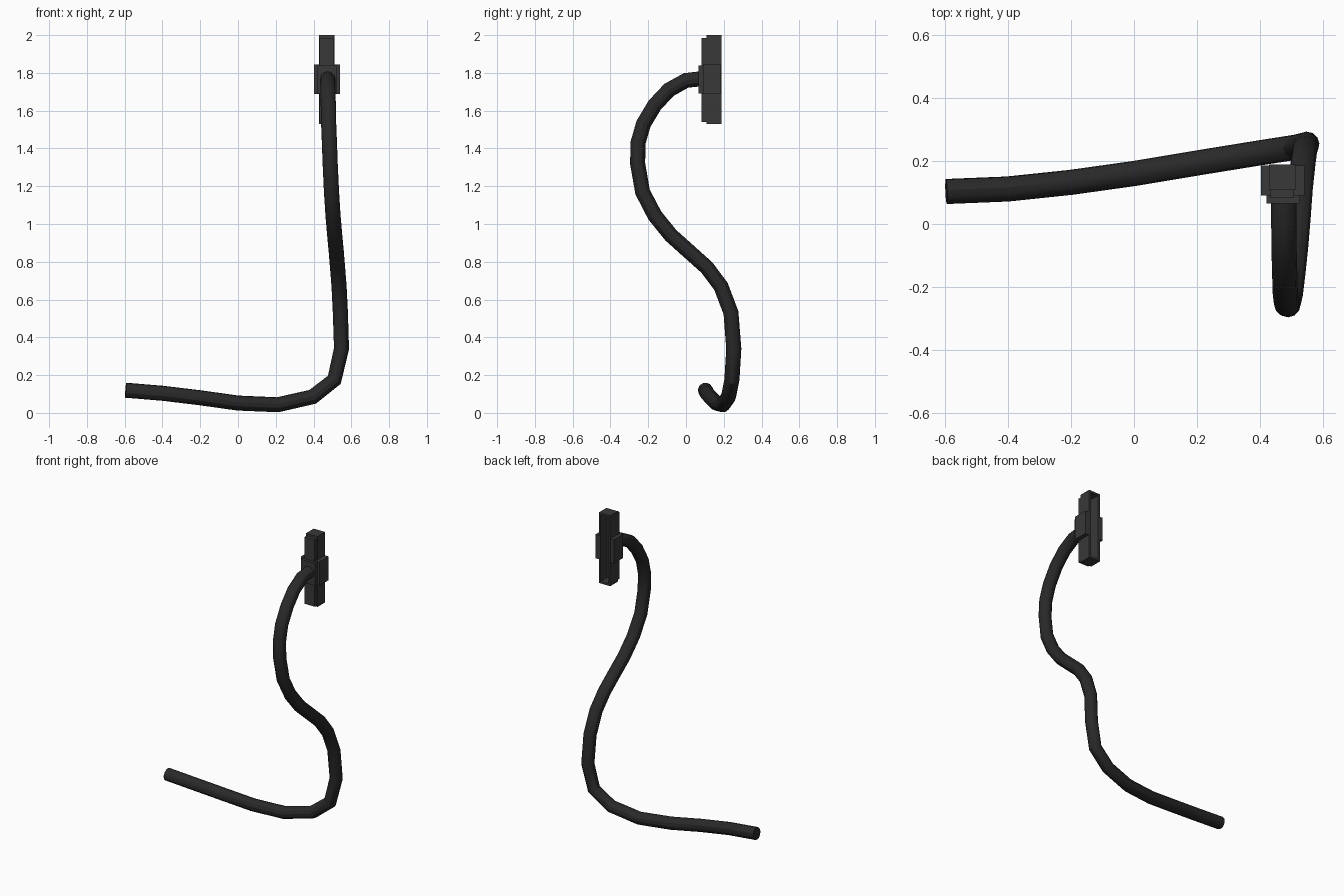
import bpy, bmesh

if "Cube" in bpy.data.objects:
    bpy.data.objects.remove(bpy.data.objects["Cube"])

mat = bpy.data.materials.new("black_rubber")
mat.diffuse_color = (0.022, 0.022, 0.022, 1)
mat.use_nodes = True
mat.node_tree.nodes["Principled BSDF"].inputs["Base Color"].default_value = mat.diffuse_color
grey = bpy.data.materials.new("dark_plastic")
grey.diffuse_color = (0.04, 0.04, 0.04, 1)
grey.use_nodes = True
grey.node_tree.nodes["Principled BSDF"].inputs["Base Color"].default_value = grey.diffuse_color


def box(name, x0, x1, y0, y1, z0, z1):
    bm = bmesh.new()
    bmesh.ops.create_cube(bm, size=1)
    for v in bm.verts:
        v.co = ((x0 + x1) / 2 + v.co.x * (x1 - x0),
                (y0 + y1) / 2 + v.co.y * (y1 - y0),
                (z0 + z1) / 2 + v.co.z * (z1 - z0))
    me = bpy.data.meshes.new(name)
    bm.to_mesh(me)
    bm.free()
    ob = bpy.data.objects.new(name, me)
    bpy.context.collection.objects.link(ob)
    me.materials.append(grey)
    return ob


# hose: low-poly tube along a bent path
path = [(0.475, 0.09, 1.77), (0.475, 0.0, 1.76), (0.476, -0.09, 1.71),
        (0.478, -0.165, 1.63), (0.48, -0.225, 1.53), (0.484, -0.254, 1.43),
        (0.488, -0.256, 1.32), (0.495, -0.23, 1.17), (0.503, -0.165, 1.045),
        (0.512, -0.08, 0.94), (0.52, 0.015, 0.855), (0.527, 0.11, 0.77),
        (0.535, 0.185, 0.67), (0.542, 0.238, 0.53), (0.548, 0.253, 0.34),
        (0.51, 0.243, 0.175), (0.395, 0.225, 0.085), (0.21, 0.195, 0.043),
        (0.0, 0.16, 0.052), (-0.2, 0.132, 0.08), (-0.4, 0.111, 0.104),
        (-0.595, 0.103, 0.12)]
cu = bpy.data.curves.new("hose", "CURVE")
cu.dimensions = "3D"
cu.bevel_depth = 0.04
cu.bevel_resolution = 4
cu.use_fill_caps = True
cu.materials.append(mat)
sp = cu.splines.new("POLY")
sp.points.add(len(path) - 1)
for p, co in zip(sp.points, path):
    p.co = (*co, 1)
hose = bpy.data.objects.new("hose", cu)
bpy.context.collection.objects.link(hose)
bpy.context.view_layer.objects.active = hose
hose.select_set(True)
bpy.ops.object.convert(target="MESH")
bpy.ops.object.shade_smooth_by_angle()

# nozzle head: shell open at the back, stepped front, side collar
shell = box("nozzle_shell", 0.428, 0.512, 0.108, 0.188, 1.53, 2.0)
cutter = box("recess_cutter", 0.441, 0.499, 0.12, 0.25, 1.543, 1.987)
cutter.hide_render = True
cutter.hide_viewport = True
mod = shell.modifiers.new("recess", "BOOLEAN")
mod.operation = "DIFFERENCE"
mod.object = cutter
mod.solver = "EXACT"
box("nozzle_front_step", 0.432, 0.508, 0.083, 0.11, 1.54, 1.985)
box("collar_front", 0.42, 0.525, 0.065, 0.095, 1.69, 1.84)
for name, x0, x1 in (("collar_left", 0.403, 0.43), ("collar_right", 0.51, 0.54)):
    box(name, x0, x1, 0.09, 0.186, 1.687, 1.845)
# fills the collar between its wings, in front of the recess
box("collar_middle", 0.43, 0.51, 0.09, 0.115, 1.687, 1.845)
